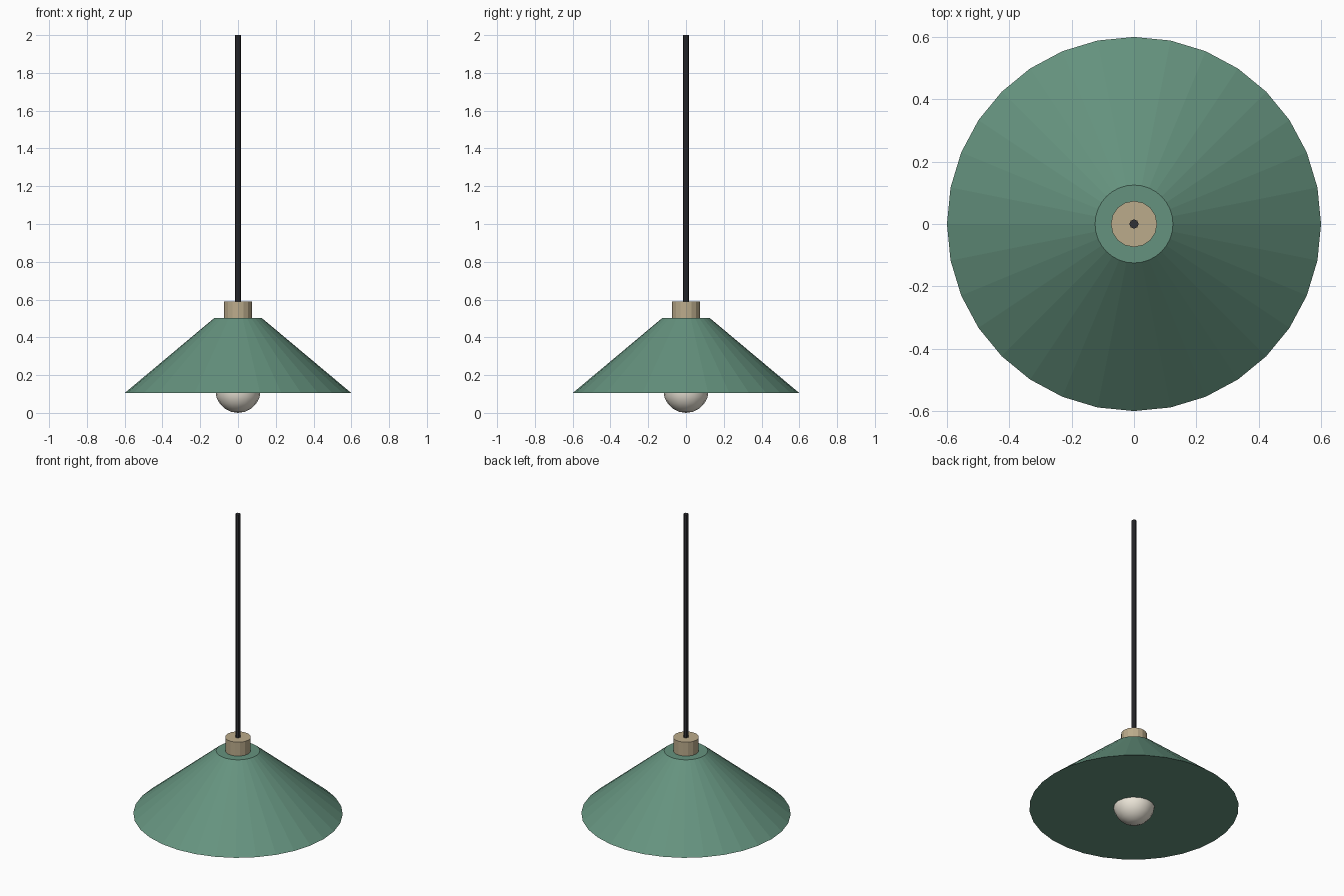
import bpy
import math

if "Cube" in bpy.data.objects:
    bpy.data.objects.remove(bpy.data.objects["Cube"])


def paint(obj, name, color):
    mat = bpy.data.materials.new(name)
    mat.diffuse_color = (*color, 1)
    mat.use_nodes = True
    mat.node_tree.nodes["Principled BSDF"].inputs["Base Color"].default_value = mat.diffuse_color
    obj.data.materials.append(mat)


def tapered(name, sides, r_low, r_top, z_low, z_top):
    bpy.ops.mesh.primitive_cone_add(vertices=sides, radius1=r_low, radius2=r_top,
                                    depth=z_top - z_low,
                                    location=(0, 0, (z_low + z_top) / 2))
    obj = bpy.context.object
    obj.name = name
    return obj


# Wide closed shade
shade = tapered("shade", 32, 0.6, 0.125, 0.105, 0.503)
paint(shade, "green_enamel", (0.13, 0.29, 0.21))

# Brass collar on top of the shade
collar = tapered("collar", 16, 0.074, 0.074, 0.49, 0.59)
paint(collar, "brass", (0.50, 0.41, 0.26))

# Hanging cord
cord = tapered("cord", 8, 0.015, 0.015, 0.58, 2.0)
paint(cord, "black_cord", (0.03, 0.03, 0.035))

# Round bulb poking out below the shade
bpy.ops.mesh.primitive_uv_sphere_add(segments=16, ring_count=10, radius=0.12,
                                     location=(0, 0, 0.12))
bulb = bpy.context.object
bulb.name = "bulb"
bpy.ops.object.shade_smooth_by_angle(angle=math.radians(40))
paint(bulb, "warm_glass", (0.85, 0.80, 0.70))
